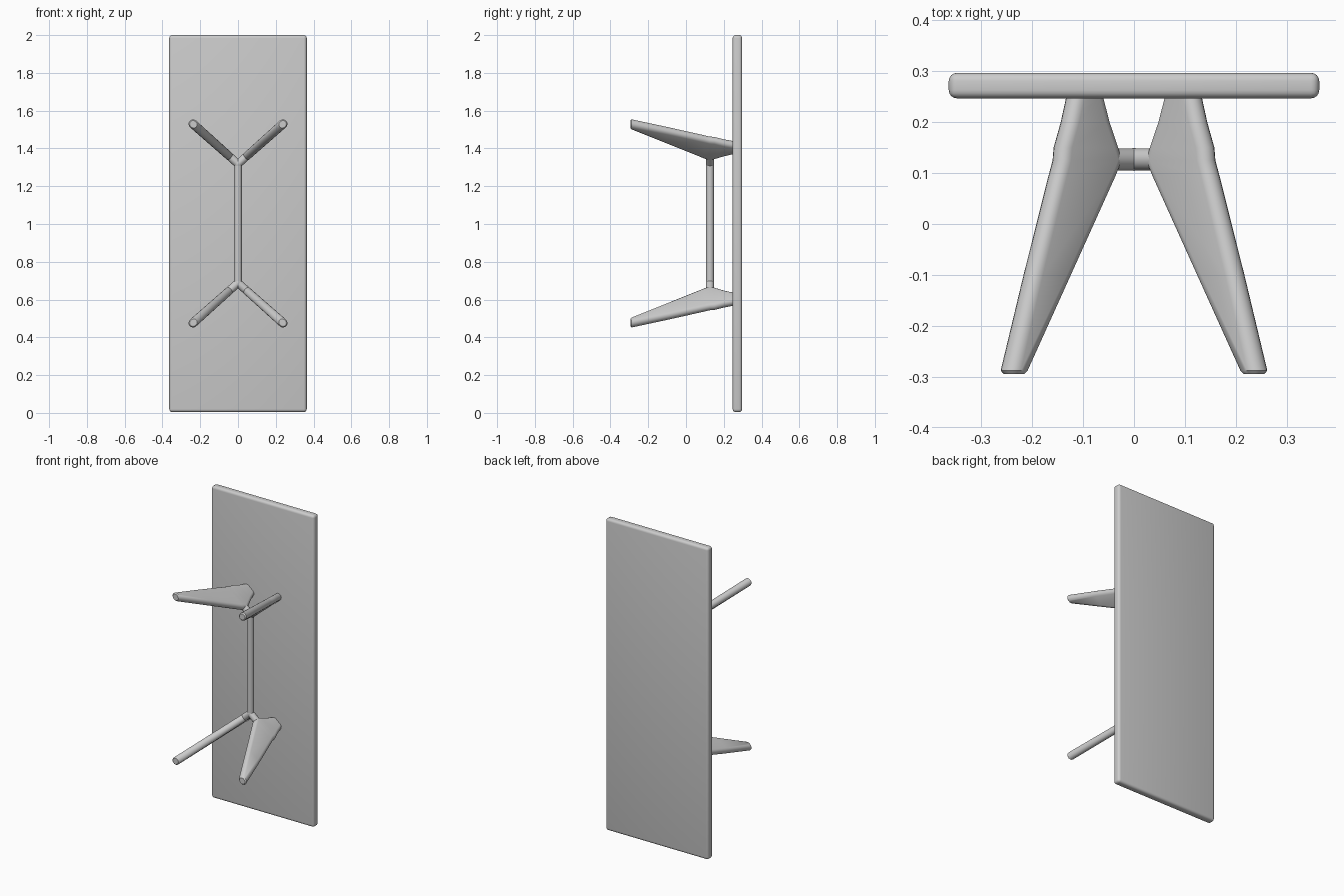
import bpy, bmesh, math
from mathutils import Vector

if "Cube" in bpy.data.objects:
    bpy.data.objects.remove(bpy.data.objects["Cube"])

MID = 1.003                    # height of the mirror plane of the frame
NODE_Z, SLOPE = 0.315, 0.89    # legs fan out along z = NODE_Z + SLOPE * x
grey = bpy.data.materials.new("light grey")
grey.diffuse_color = (0.6, 0.6, 0.6, 1)
grey.use_nodes = True
grey.node_tree.nodes["Principled BSDF"].inputs["Base Color"].default_value = grey.diffuse_color


def finish(name, bm):
    bmesh.ops.recalc_face_normals(bm, faces=bm.faces)
    me = bpy.data.meshes.new(name)
    bm.to_mesh(me)
    bm.free()
    ob = bpy.data.objects.new(name, me)
    bpy.context.collection.objects.link(ob)
    me.materials.append(grey)
    bpy.ops.object.select_all(action='DESELECT')
    ob.select_set(True)
    bpy.context.view_layer.objects.active = ob
    bpy.ops.object.shade_smooth_by_angle(angle=math.radians(40))
    return ob


def loft(bm, rings):
    loops = [[bm.verts.new(p) for p in ring] for ring in rings]
    n = len(loops[0])
    for a, b in zip(loops, loops[1:]):
        for i in range(n):
            bm.faces.new((a[i], a[(i + 1) % n], b[(i + 1) % n], b[i]))
    bm.faces.new(loops[0])
    bm.faces.new(loops[-1])


def rod(bm, a, b, r, n=16):
    a, b = Vector(a), Vector(b)
    q = (b - a).to_track_quat('Z', 'Y')
    circle = [q @ Vector((r * math.cos(t), r * math.sin(t), 0))
              for t in (2 * math.pi * i / n for i in range(n))]
    loft(bm, [[a + c for c in circle], [b + c for c in circle]])


# Tabletop standing on its short edge, with rounded edges
bm = bmesh.new()
bmesh.ops.create_cube(bm, size=1)
for v in bm.verts:
    v.co = Vector((v.co.x * 0.728, 0.272 + v.co.y * 0.05, 1.002 + v.co.z * 1.996))
bmesh.ops.bevel(bm, geom=bm.edges[:], offset=0.016, segments=4, profile=0.5, affect='EDGES')
finish("tabletop", bm)

# Blade legs: stations of (y, inner x, outer x, edge radius) from foot to tabletop
STATIONS = [(-0.295, 0.234, 0.238, 0.018), (-0.288, 0.233, 0.238, 0.024),
            (-0.10, 0.147, 0.194, 0.023), (0.095, 0.058, 0.146, 0.022),
            (0.125, 0.046, 0.138, 0.022), (0.15, 0.053, 0.136, 0.022),
            (0.20, 0.070, 0.122, 0.022), (0.255, 0.084, 0.110, 0.022)]
along = Vector((1, SLOPE)).normalized()
across = Vector((-along.y, along.x))


def leg_section(y, inner, outer, r, sx, sz, n=8):
    pts = []
    for x, start in ((outer, -math.pi / 2), (inner, math.pi / 2)):
        c = Vector((x, NODE_Z + SLOPE * x))
        for i in range(n + 1):
            t = start + math.pi * i / n
            p = c + (along * math.cos(t) + across * math.sin(t)) * r
            pts.append(Vector((sx * p.x, y, MID + sz * p.y)))
    return pts


for sz, level in ((1, "upper"), (-1, "lower")):
    for sx, side in ((-1, "left"), (1, "right")):
        bm = bmesh.new()
        loft(bm, [leg_section(*s, sx, sz) for s in STATIONS])
        finish(f"{level}_{side}_leg", bm)

# Stretcher bar with forked ends that reach into the legs
bm = bmesh.new()
Y = 0.127
rod(bm, (0, Y, MID - NODE_Z), (0, Y, MID + NODE_Z), 0.021)
for sz in (1, -1):
    node = Vector((0, Y, MID + sz * NODE_Z))
    ball = bmesh.ops.create_uvsphere(bm, u_segments=16, v_segments=10, radius=0.0225)
    bmesh.ops.translate(bm, verts=ball["verts"], vec=node)
    for sx in (1, -1):
        rod(bm, node, (sx * 0.07, Y, MID + sz * (NODE_Z + SLOPE * 0.07)), 0.0215)
finish("stretcher", bm)
